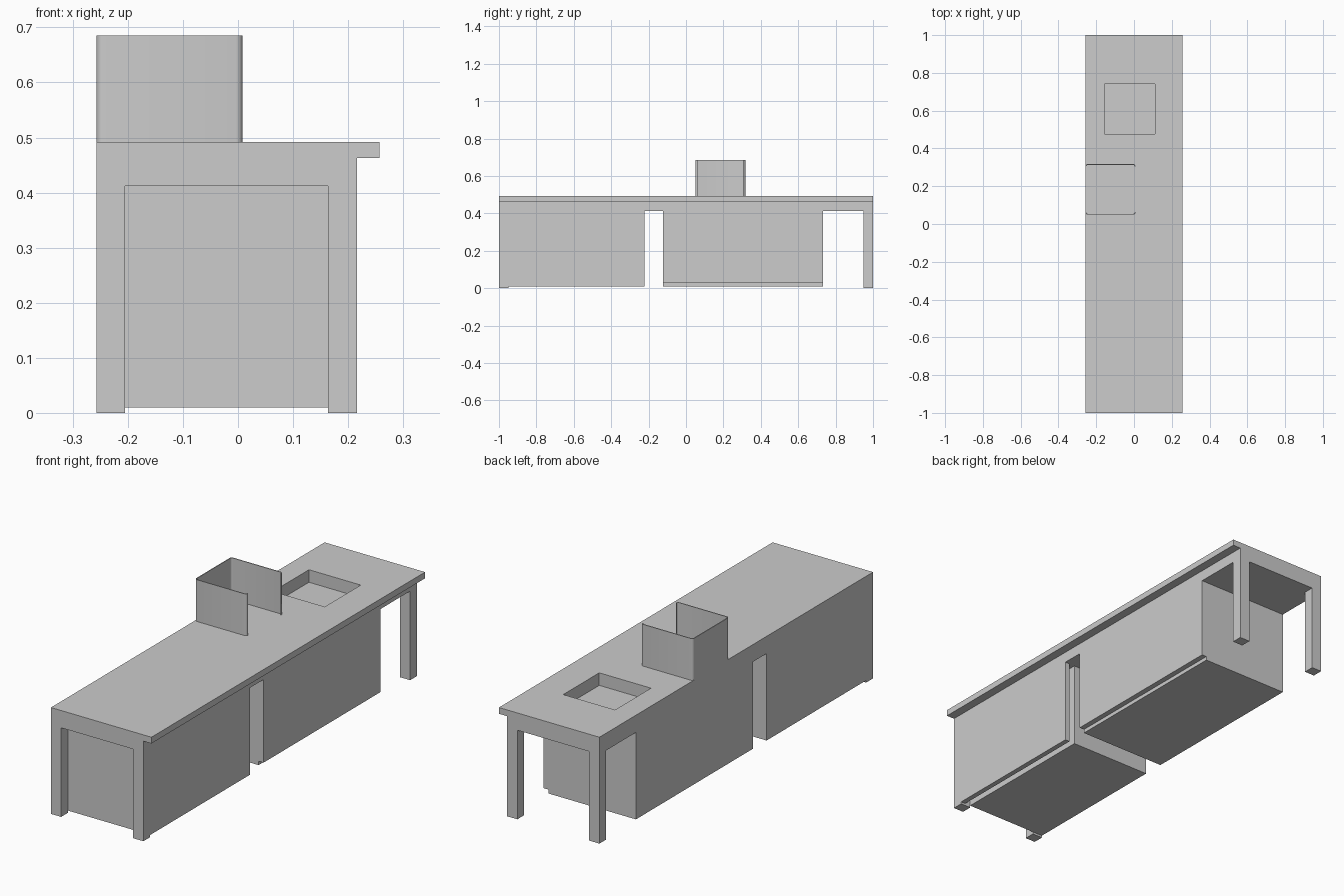
import bpy, bmesh, math

old = bpy.data.objects.get("Cube")
if old:
    bpy.data.objects.remove(old, do_unlink=True)

GREY = (0.604, 0.604, 0.604, 1.0)
mat = bpy.data.materials.new("light_grey")
mat.use_nodes = True
mat.diffuse_color = GREY
mat.node_tree.nodes["Principled BSDF"].inputs["Base Color"].default_value = GREY

# Shared extents
BACK, FRONT, LIP = -0.257, 0.216, 0.257
LEG_IN_L, LEG_IN_R = -0.205, 0.163
APRON, SLAB, TOP = 0.412, 0.463, 0.492
BASE = 0.01


def finish(name, bm):
    bmesh.ops.recalc_face_normals(bm, faces=bm.faces)
    mesh = bpy.data.meshes.new(name)
    bm.to_mesh(mesh)
    bm.free()
    mesh.materials.append(mat)
    obj = bpy.data.objects.new(name, mesh)
    bpy.context.collection.objects.link(obj)
    return obj


def box(name, xs, ys, zs):
    bm = bmesh.new()
    bmesh.ops.create_cube(bm, size=1)
    for v in bm.verts:
        for i, (lo, hi) in enumerate((xs, ys, zs)):
            v.co[i] = hi if v.co[i] > 0 else lo
    return finish(name, bm)


def apply_modifier(obj, kind, **settings):
    mod = obj.modifiers.new(kind.lower(), kind)
    for key, value in settings.items():
        setattr(mod, key, value)
    bpy.ops.object.select_all(action='DESELECT')
    bpy.context.view_layer.objects.active = obj
    obj.select_set(True)
    bpy.ops.object.modifier_apply(modifier=mod.name)


# Counter top: stepped section with an overhanging lip, run along y
section = [(BACK, APRON), (FRONT, APRON), (FRONT, SLAB),
           (LIP, SLAB), (LIP, TOP), (BACK, TOP)]
bm = bmesh.new()
face = bm.faces.new([bm.verts.new((x, -1, z)) for x, z in section])
run = bmesh.ops.extrude_face_region(bm, geom=[face])["geom"]
bmesh.ops.translate(bm, vec=(0, 2, 0),
                    verts=[g for g in run if isinstance(g, bmesh.types.BMVert)])
counter = finish("counter_top", bm)

# Sink recess
cutter = box("sink_cutter", (-0.155, 0.11), (0.477, 0.74), (0.434, 0.6))
cutter.hide_render = True
apply_modifier(counter, 'BOOLEAN', operation='DIFFERENCE', solver='EXACT', object=cutter)
bpy.data.objects.remove(cutter, do_unlink=True)

# Legs
for end, ys in (("front", (-1, -0.95)), ("back", (0.95, 1))):
    box(end + "_right_leg", (BACK, LEG_IN_L), ys, (0, APRON))
    box(end + "_left_leg", (LEG_IN_R, FRONT), ys, (0, APRON))

# Front cabinet: body with a spaced panel along its open side
box("front_cabinet", (BACK, LEG_IN_R), (-0.95, -0.222), (BASE, APRON))
box("front_cabinet_panel", (0.192, FRONT), (-0.95, -0.222), (BASE, APRON))

# Rear cabinet: body with a slightly raised panel
box("rear_cabinet", (BACK, 0.191), (-0.122, 0.733), (BASE, APRON))
box("rear_cabinet_panel", (0.191, FRONT), (-0.122, 0.733), (0.028, APRON))

# Three-sided screen with rounded corners and curled-in ends
X0, X1, Y0, Y1, R = BACK, 0.008, 0.05, 0.317, 0.012
STEPS = 4
corners = [(X1 - R, Y0 + R, 0), (X0 + R, Y0 + R, -90),
           (X0 + R, Y1 - R, -180), (X1 - R, Y1 - R, -270)]
path = []
for cx, cy, start in corners:
    for i in range(STEPS + 1):
        a = math.radians(start - 90 * i / STEPS)
        path.append((cx + R * math.cos(a), cy + R * math.sin(a)))
bm = bmesh.new()
low, high = ([bm.verts.new((x, y, z)) for x, y in path] for z in (TOP, 0.685))
for i in range(len(path) - 1):
    bm.faces.new((low[i], low[i + 1], high[i + 1], high[i]))
# Face the walls outwards so the thickness grows inwards
bm.normal_update()
mid = bm.faces[:][len(path) // 2 - 1]
if mid.normal.x > 0:
    bmesh.ops.reverse_faces(bm, faces=bm.faces)
mesh = bpy.data.meshes.new("screen")
bm.to_mesh(mesh)
bm.free()
mesh.materials.append(mat)
screen = bpy.data.objects.new("screen", mesh)
bpy.context.collection.objects.link(screen)
apply_modifier(screen, 'SOLIDIFY', thickness=0.004, offset=-1)
bpy.ops.object.shade_smooth_by_angle(angle=math.radians(35))
